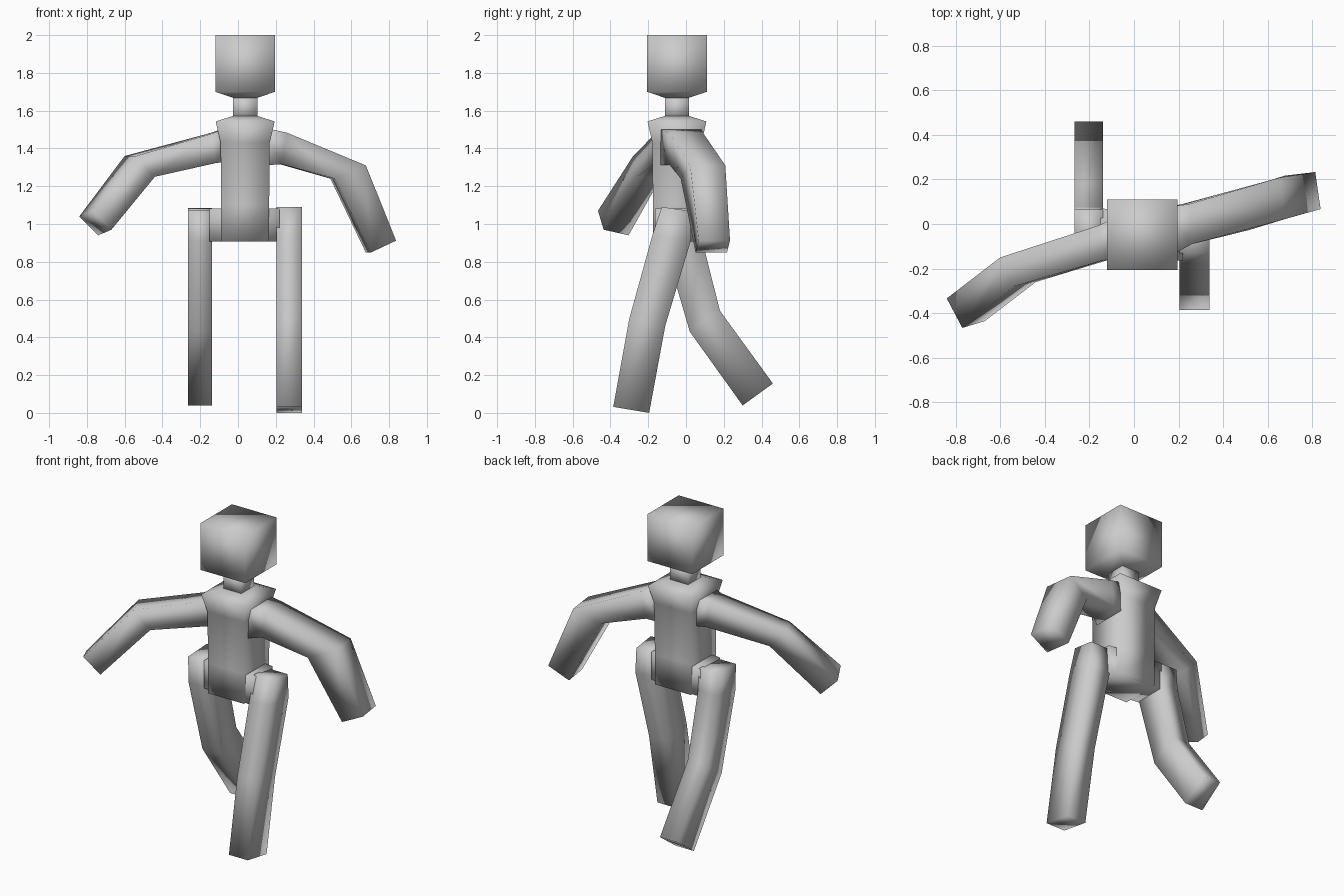
import bpy, bmesh
from mathutils import Vector

if "Cube" in bpy.data.objects:
    bpy.data.objects.remove(bpy.data.objects["Cube"])

CX, CY = 0.038, -0.048   # axis of torso and head


def loft(name, rings):
    """Four-sided tube through rings given as (centre, half-axis u, half-axis v)."""
    bm = bmesh.new()
    loops = []
    for c, u, v in rings:
        c, u, v = Vector(c), Vector(u), Vector(v)
        loops.append([bm.verts.new(p) for p in (c + u + v, c - u + v, c - u - v, c + u - v)])
    for a, b in zip(loops, loops[1:]):
        for i in range(4):
            j = (i + 1) % 4
            bm.faces.new((a[i], a[j], b[j], b[i]))
    bm.faces.new(loops[0])
    bm.faces.new(loops[-1])
    bmesh.ops.recalc_face_normals(bm, faces=bm.faces)
    for f in bm.faces:
        f.smooth = True
    mesh = bpy.data.meshes.new(name)
    bm.to_mesh(mesh)
    bm.free()
    obj = bpy.data.objects.new(name, mesh)
    bpy.context.collection.objects.link(obj)
    return obj


def column(name, levels):
    """Upright square tube from (height, half width) pairs."""
    return loft(name, [((CX, CY, z), (r, 0, 0), (0, r, 0)) for z, r in levels])


def leg(name, x, w, levels):
    """Leg from (y, z, half dy, half dz) rings, constant width in x."""
    return loft(name, [((x, y, z), (0, dy, dz), (w, 0, 0)) for y, z, dy, dz in levels])


# Body column
column("torso", [(0.907, .127), (1.10, .127), (1.43, .130), (1.543, .156), (1.572, .064)])
column("neck", [(1.55, .064), (1.68, .064)])
column("head", [(1.668, .064), (1.70, .158), (2.0, .158)])

# Hip bar joining the legs
loft("pelvis", [((x, y, 0.995), (0, .10, 0), (0, 0, .088))
                for x, y in ((-0.15, -0.03), (0.22, -0.065))])

# Legs: hip top, hip bottom, knee, foot
leg("front_leg", 0.272, .067, [(-.055, 1.08, .073, -.01), (-.075, .93, .103, -.01),
                               (-.205, .48, .095, -.02), (-.29, .016, .095, -.016)])
leg("rear_leg", -0.202, .064, [(-.03, 1.08, .095, .005), (-.022, .93, .098, .02),
                               (.10, .485, .08, .055), (.38, .0975, .08, .058)])

# Arms: root in torso, shoulder, elbow, hand
loft("back_swing_arm", [
    ((0.14, -.04, 1.41), (0, 0, .10), (0, -.115, 0)),
    ((0.24, 0, 1.40), (.015, 0, .083), (.005, -.09, 0)),
    ((0.583, .09, 1.275), (.082, .025, .035), (.012, -.093, 0)),
    ((0.757, .142, .88), (.068, .008, .032), (.012, -.083, 0))])
loft("forward_swing_arm", [
    ((-0.06, -.06, 1.42), (0, 0, .09), (0, -.10, 0)),
    ((-0.14, -.085, 1.40), (-.01, 0, .078), (.01, -.078, 0)),
    ((-0.52, -.205, 1.305), (-.05, -.01, .055), (.03, -.065, 0)),
    ((-0.755, -.385, 1.005), (-.05, -.015, .05), (.035, -.066, .015))])
